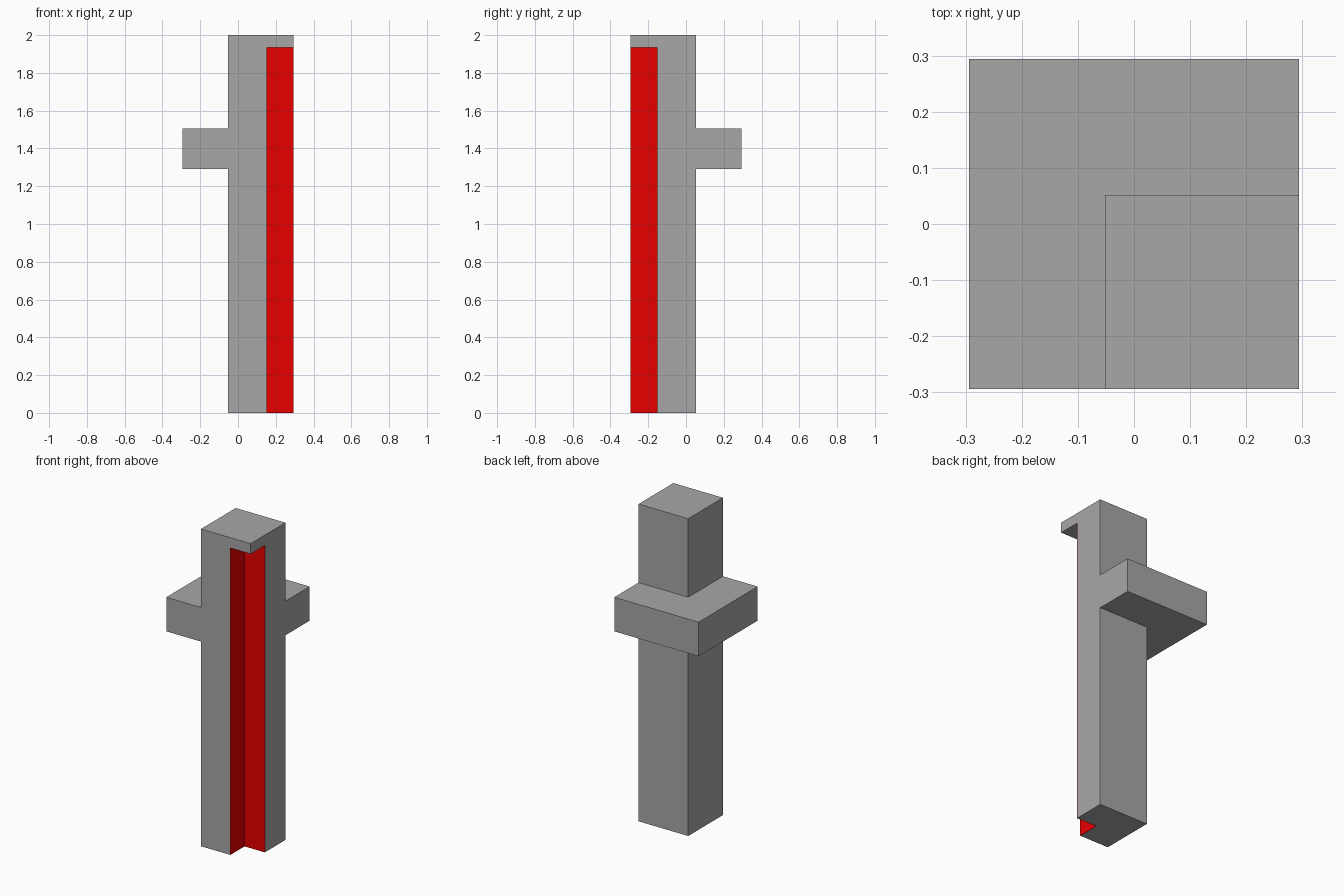
import bpy, bmesh

if "Cube" in bpy.data.objects:
    bpy.data.objects.remove(bpy.data.objects["Cube"])

E = 0.294      # outer half width
C = 0.052      # post face next to the arms
N = 0.153      # notch wall position
T = 0.003      # lining thickness
CAP_Z = 1.935  # underside of the cap


def material(name, color):
    mat = bpy.data.materials.new(name)
    mat.diffuse_color = (*color, 1)
    mat.use_nodes = True
    mat.node_tree.nodes["Principled BSDF"].inputs["Base Color"].default_value = mat.diffuse_color
    return mat


grey = material("dark_grey", (0.39, 0.39, 0.39))
red = material("red", (0.8, 0.0, 0.0))


def prism(name, profile, z0, z1, mat=grey):
    """Extrude a flat xy outline from z0 to z1."""
    bm = bmesh.new()
    base = bm.faces.new([bm.verts.new((x, y, z0)) for x, y in profile])
    top = bmesh.ops.extrude_face_region(bm, geom=[base])["geom"]
    verts = [v for v in top if isinstance(v, bmesh.types.BMVert)]
    bmesh.ops.translate(bm, verts=verts, vec=(0, 0, z1 - z0))
    bmesh.ops.recalc_face_normals(bm, faces=bm.faces)
    mesh = bpy.data.meshes.new(name)
    bm.to_mesh(mesh)
    bm.free()
    mesh.materials.append(mat)
    obj = bpy.data.objects.new(name, mesh)
    bpy.context.collection.objects.link(obj)
    return obj


# Post with its front right corner notched out
W = N - T
prism("post", [(-C, -E), (W, -E), (W, -W), (E, -W), (E, C), (-C, C)], 0, CAP_Z)

# Thin red lining on the two notch walls
prism("notch_lining",
      [(W, -E), (N, -E), (N, -N), (E, -N), (E, -W), (W, -W)], 0, CAP_Z, red)

# Square cap overhanging the notch
prism("cap", [(-C, -E), (E, -E), (E, C), (-C, C)], CAP_Z, 2.0)

# L-shaped arm wrapping the left and back of the post
prism("corner_arm", [(-E, -E), (-C, -E), (-C, C), (E, C), (E, E), (-E, E)], 1.29, 1.505)
